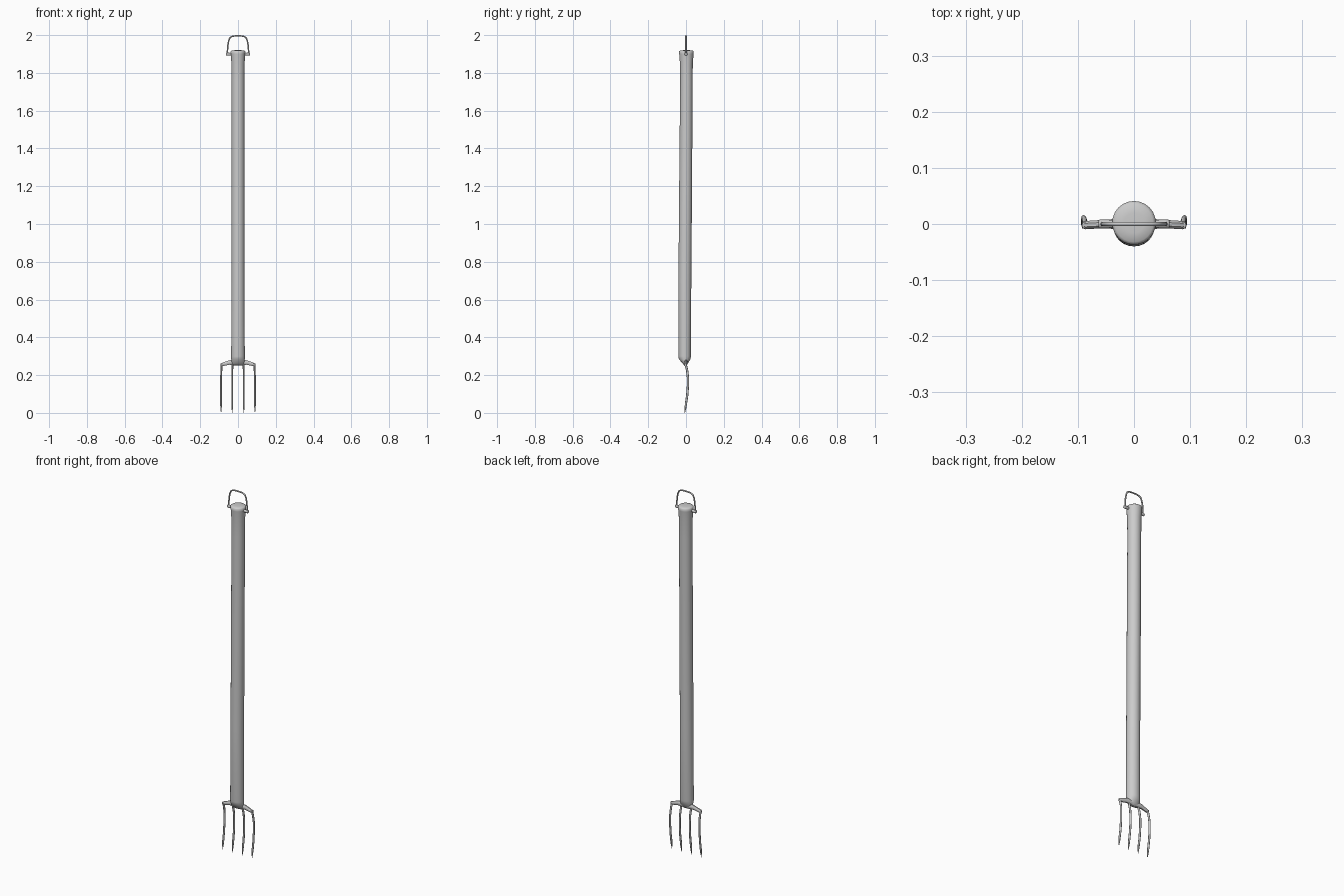
import bpy, bmesh, math
from mathutils import Vector

if "Cube" in bpy.data.objects:
    bpy.data.objects.remove(bpy.data.objects["Cube"])

X, Y, Z = Vector((1, 0, 0)), Vector((0, 1, 0)), Vector((0, 0, 1))


def loft(name, rings, n, angle=40, phase=0.0):
    """Skin a closed tube through rings of (centre, u half-axis, v half-axis)."""
    bm = bmesh.new()
    loops = []
    for c, u, v in rings:
        loops.append([bm.verts.new(Vector(c) + u * math.cos(a) + v * math.sin(a))
                      for a in (phase + 2 * math.pi * i / n for i in range(n))])
    for a, b in zip(loops, loops[1:]):
        for i in range(n):
            j = (i + 1) % n
            bm.faces.new((a[i], a[j], b[j], b[i]))
    bm.faces.new(loops[0][::-1])
    bm.faces.new(loops[-1])
    bmesh.ops.recalc_face_normals(bm, faces=bm.faces[:])
    me = bpy.data.meshes.new(name)
    bm.to_mesh(me)
    bm.free()
    ob = bpy.data.objects.new(name, me)
    bpy.context.collection.objects.link(ob)
    bpy.ops.object.select_all(action='DESELECT')
    ob.select_set(True)
    bpy.context.view_layer.objects.active = ob
    bpy.ops.object.shade_smooth_by_angle(angle=math.radians(angle))
    return ob


# Wooden shaft: slight lean, flared top, wedge-shaped foot (z, y, x radius, y radius)
shaft = [(0.252, -0.003, 0.026, 0.007), (0.262, -0.004, 0.033, 0.014),
         (0.285, -0.007, 0.036, 0.031), (0.30, -0.007, 0.036, 0.033),
         (0.70, -0.006, 0.034, 0.034), (1.20, -0.002, 0.034, 0.034),
         (1.75, 0.002, 0.034, 0.033), (1.85, 0.002, 0.035, 0.034),
         (1.90, 0.002, 0.038, 0.038), (1.914, 0.002, 0.039, 0.039),
         (1.918, 0.002, 0.034, 0.034), (1.92, 0.002, 0.018, 0.018)]
loft("shaft", [((0, y, z), X * rx, Y * ry) for z, y, rx, ry in shaft], 24, 60)

# Fork crossbar: half profile mirrored (x, y, z, y half, z half)
half = [(0.02, 0, 0.267, 0.010, 0.014), (0.045, 0, 0.267, 0.009, 0.013),
        (0.07, -0.001, 0.260, 0.008, 0.011), (0.086, -0.002, 0.256, 0.008, 0.009),
        (0.093, -0.002, 0.254, 0.006, 0.006)]
bar = [(-x, y, z, a, b) for x, y, z, a, b in reversed(half)] + half
loft("fork_crossbar", [((x, y, z), Y * a, Z * b) for x, y, z, a, b in bar], 8,
     40, math.pi / 8)

# Four curved, pointed tines (z, y, radius)
tine = [(0.262, -0.002, 0.006), (0.245, 0.001, 0.0062), (0.225, 0.006, 0.006),
        (0.19, 0.010, 0.006), (0.14, 0.010, 0.006), (0.09, 0.006, 0.006),
        (0.05, 0.000, 0.006), (0.025, -0.003, 0.0045), (0.0, -0.006, 0.0008)]
for i, x in enumerate((-0.088, -0.03, 0.03, 0.088)):
    loft(f"tine_{i + 1}",
         [((x * (1.02 if z < 0.2 else 1), y, z), X * r * 0.8, Y * r) for z, y, r in tine], 8, 60)

# Wire bail handle swept in the xz plane
side = [(0.056, 1.893), (0.056, 1.915), (0.054, 1.945), (0.049, 1.972),
        (0.042, 1.987), (0.030, 1.994), (0.012, 1.996)]
path = [Vector((-x, 0, z)) for x, z in side] + [Vector((x, 0, z)) for x, z in reversed(side)]
rings = []
for i, p in enumerate(path):
    t = (path[min(i + 1, len(path) - 1)] - path[max(i - 1, 0)]).normalized()
    rings.append((p, Y * 0.004, t.cross(Y) * 0.004))
loft("bail_handle", rings, 10, 60)

# Pivot pins joining the bail to the shaft
for s, tag in ((-1, "left"), (1, "right")):
    pin = [(0.030, 0.007), (0.055, 0.008), (0.061, 0.008), (0.063, 0.006)]
    loft(f"pivot_pin_{tag}",
         [((s * x, 0, 1.899), Y * r, Z * r) for x, r in pin], 12, 50)
